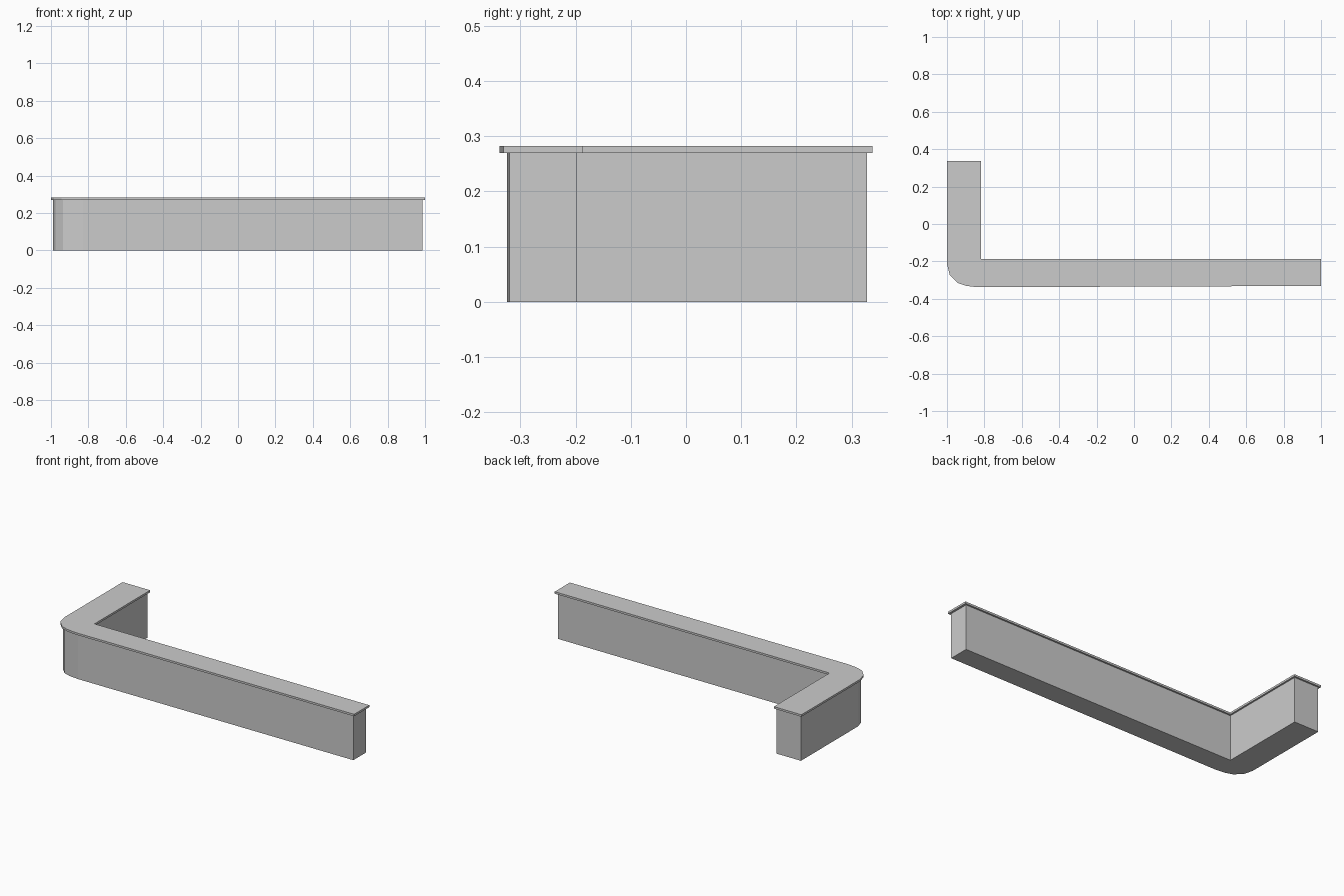
import bpy
import bmesh

cube = bpy.data.objects.get("Cube")
if cube:
    bpy.data.objects.remove(cube, do_unlink=True)

grey = bpy.data.materials.new("plain grey")
grey.use_nodes = True
colour = (0.6, 0.6, 0.6, 1)
grey.diffuse_color = colour
grey.node_tree.nodes["Principled BSDF"].inputs["Base Color"].default_value = colour


def slab(name, outline, bottom, top):
    """Extrude a flat outline between two heights."""
    bm = bmesh.new()
    face = bm.faces.new([bm.verts.new((x, y, bottom)) for x, y in outline])
    ext = bmesh.ops.extrude_face_region(bm, geom=[face])
    verts = [v for v in ext["geom"] if isinstance(v, bmesh.types.BMVert)]
    bmesh.ops.translate(bm, verts=verts, vec=(0, 0, top - bottom))
    bmesh.ops.recalc_face_normals(bm, faces=bm.faces)
    mesh = bpy.data.meshes.new(name)
    bm.to_mesh(mesh)
    bm.free()
    mesh.materials.append(grey)
    obj = bpy.data.objects.new(name, mesh)
    bpy.context.collection.objects.link(obj)
    return obj


# L-shaped counter body with a faceted outer corner
slab("counter_body", [
    (-0.99, 0.328), (-0.99, -0.21), (-0.975, -0.263), (-0.935, -0.303),
    (-0.89, -0.318), (-0.83, -0.324), (0.987, -0.32),
    (0.987, -0.198), (-0.828, -0.198), (-0.828, 0.328)], 0, 0.27)

# Thin overhanging worktop
slab("counter_top", [
    (-1, 0.338), (-1, -0.215), (-0.985, -0.272), (-0.944, -0.315),
    (-0.9, -0.33), (-0.84, -0.338), (1, -0.331),
    (1, -0.188), (-0.818, -0.188), (-0.818, 0.338)], 0.27, 0.282)
